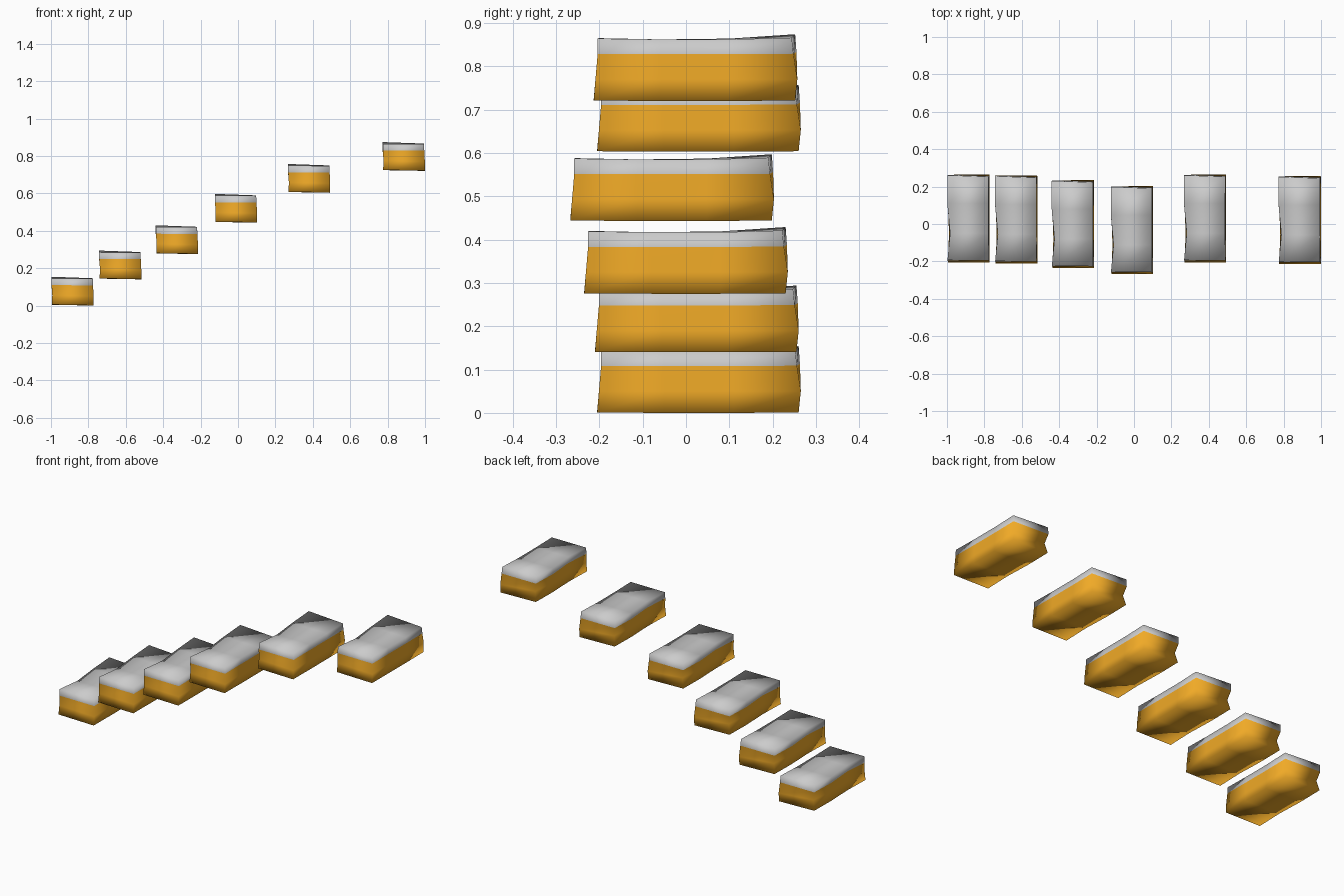
import bpy

orange = bpy.data.materials.new("orange_earth")
orange.diffuse_color = (0.87, 0.40, 0.02, 1)

# Outlines of one floating step: front-left, front-right, two right-side points,
# back-right, back-left, two left-side points
BOTTOM = [(-.110, -.235, .005), (.113, -.235, .001), (.113, -.08, .0), (.113, .08, .0),
          (.113, .230, .001), (-.110, .230, .006), (-.110, .08, .004), (-.104, -.08, .004)]
MIDDLE = [(-.108, -.230, .055), (.113, -.231, .05), (.111, -.08, .05), (.111, .08, .05),
          (.112, .235, .05), (-.099, .219, .06), (-.106, .08, .055), (-.098, -.08, .055)]
RIM = [(-.112, -.225, .109), (.110, -.226, .108), (.109, -.08, .108), (.109, .08, .108),
       (.110, .226, .109), (-.112, .233, .113), (-.113, .08, .109), (-.099, -.08, .108)]
TOP = [(-.112, -.223, .145), (.108, -.226, .144), (.107, -.08, .142), (.107, .08, .142),
       (.108, .222, .146), (-.113, .230, .154), (-.113, .08, .144), (-.098, -.08, .142)]
CAP = [(0, 1, 2, 7), (7, 2, 3, 6), (6, 3, 4, 5)]


def shell(name, rings, cap_ring, loc, mat=None):
    """Skin stacked outlines and close one end."""
    n = len(rings[0])
    verts = [p for ring in rings for p in ring]
    faces = [(r * n + i, r * n + (i + 1) % n, (r + 1) * n + (i + 1) % n, (r + 1) * n + i)
             for r in range(len(rings) - 1) for i in range(n)]
    for f in CAP:
        f = f if cap_ring else f[::-1]
        faces.append(tuple(cap_ring * n + i for i in f))
    mesh = bpy.data.meshes.new(name)
    mesh.from_pydata(verts, [], faces)
    for poly in mesh.polygons:
        poly.use_smooth = True
    if mat:
        mesh.materials.append(mat)
    ob = bpy.data.objects.new(name, mesh)
    ob.location = loc
    bpy.context.collection.objects.link(ob)


# Six rising steps, each an orange block with a grey slab on top
STEPS = [(-.885, .03, 0), (-.63, .025, .14), (-.327, 0, .275),
         (-.011, -.032, .443), (.38, .03, .603), (.886, .022, .72)]
for k, loc in enumerate(STEPS, 1):
    shell(f"step_block_{k}", [BOTTOM, MIDDLE, RIM], 0, loc, orange)
    shell(f"step_slab_{k}", [RIM, TOP], 1, loc)
